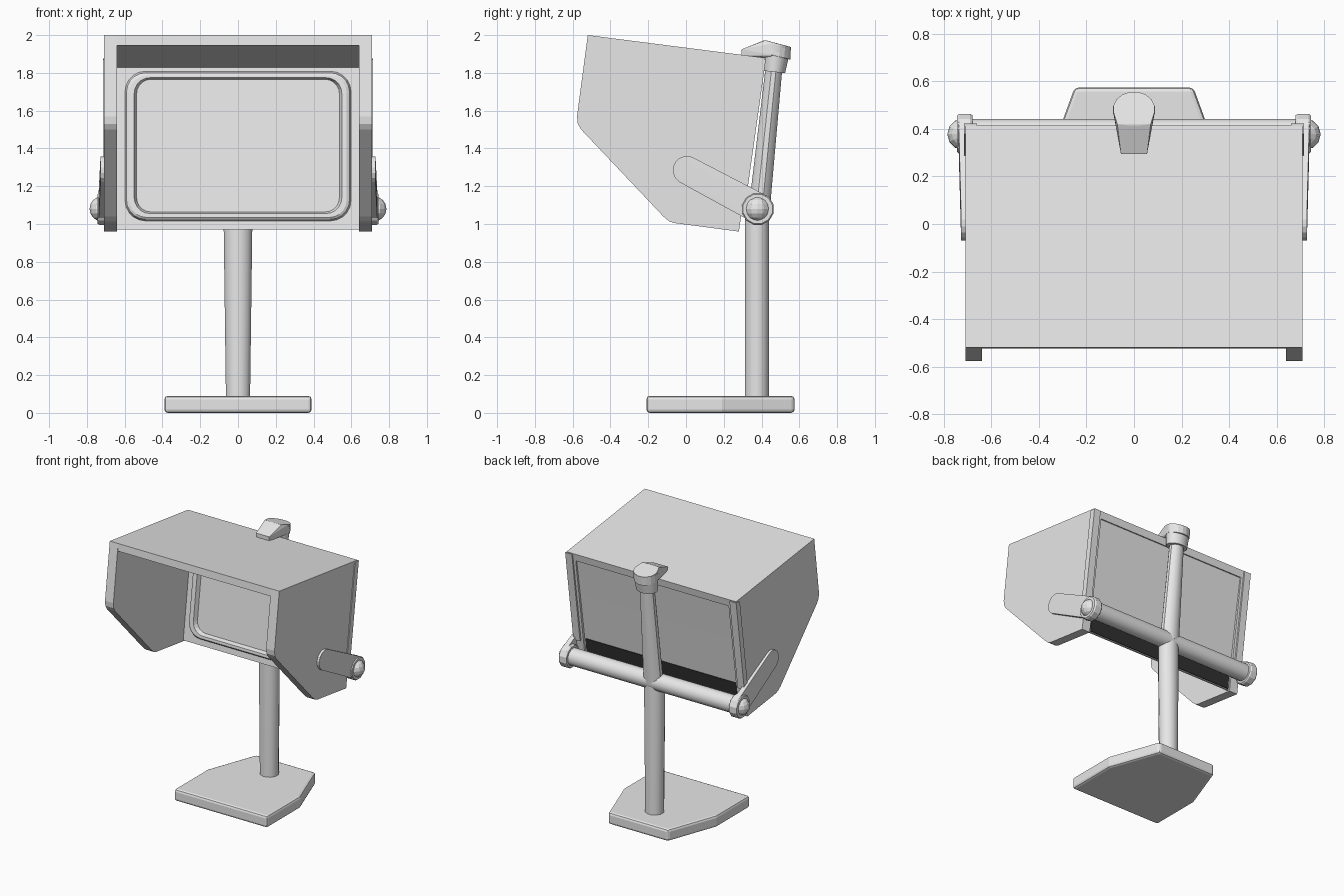
import bpy, bmesh, math
from mathutils import Vector

if "Cube" in bpy.data.objects:
    bpy.data.objects.remove(bpy.data.objects["Cube"])


def material(name, v):
    m = bpy.data.materials.new(name)
    m.diffuse_color = (v, v, v, 1)
    m.use_nodes = True
    m.node_tree.nodes["Principled BSDF"].inputs["Base Color"].default_value = m.diffuse_color
    return m


GREY = material("light_grey", 0.8)
DARK = material("vent_black", 0.03)


def finish(name, bm, mat=GREY, smooth=None, bevel=0):
    bmesh.ops.recalc_face_normals(bm, faces=bm.faces)
    me = bpy.data.meshes.new(name)
    bm.to_mesh(me)
    bm.free()
    ob = bpy.data.objects.new(name, me)
    bpy.context.collection.objects.link(ob)
    me.materials.append(mat)
    if bevel:
        b = ob.modifiers.new("bevel", 'BEVEL')
        b.width, b.segments, b.limit_method = bevel, 2, 'ANGLE'
    if smooth:
        for o in bpy.context.selected_objects:
            o.select_set(False)
        ob.select_set(True)
        bpy.context.view_layer.objects.active = ob
        bpy.ops.object.shade_smooth_by_angle(angle=math.radians(smooth))
    return ob


def loft(name, loops, closed=False, **kw):
    """Skin matching loops of points; cap the ends or close the ring."""
    bm = bmesh.new()
    rows = [[bm.verts.new(p) for p in lp] for lp in loops]
    pairs = list(zip(rows, rows[1:])) + ([(rows[-1], rows[0])] if closed else [])
    for a, b in pairs:
        for i in range(len(a)):
            j = (i + 1) % len(a)
            bm.faces.new((a[i], a[j], b[j], b[i]))
    if not closed:
        bm.faces.new(rows[0])
        bm.faces.new(rows[-1])
    return finish(name, bm, **kw)


def prism(name, pts, x0, x1, **kw):
    return loft(name, [[(x, y, z) for y, z in pts] for x in (x0, x1)], **kw)


def ring(center, axis, rx, ry, n=12):
    """Ellipse of points around an axis, with rx measured across the post."""
    axis = Vector(axis).normalized()
    side = Vector((1, 0, 0)) if abs(axis.x) < 0.5 else Vector((0, 1, 0))
    up = axis.cross(side)
    return [Vector(center) + side * rx * math.cos(2 * math.pi * (i + .5) / n)
            + up * ry * math.sin(2 * math.pi * (i + .5) / n) for i in range(n)]


def hull(name, pts, **kw):
    bm = bmesh.new()
    for p in pts:
        bm.verts.new(p)
    res = bmesh.ops.convex_hull(bm, input=bm.verts)
    junk = [g for g in res["geom_interior"] if isinstance(g, bmesh.types.BMVert)]
    bmesh.ops.delete(bm, geom=junk, context='VERTS')
    bmesh.ops.dissolve_limit(bm, angle_limit=0.02, verts=bm.verts, edges=bm.edges)
    return finish(name, bm, **kw)


# Foot plate: six sided, narrowing to the back
half = [(0.39, -0.21), (0.39, 0.19), (0.25, 0.575)]
outline = half + [(-x, y) for x, y in reversed(half)]
loft("base_plate", [[(x, y, z) for x, y in outline] for z in (0, 0.09)], bevel=0.018)

# Upright post and the leaning post above it
up = (0, 0, 1)
loft("lower_post", [ring((0, 0.375, 0.07), up, 0.066, 0.066),
                    ring((0, 0.375, 1.10), up, 0.08, 0.066)], smooth=35)
lean = Vector((0, 0.078, 0.73))
loft("upper_post", [ring((0, 0.388, 1.08), lean, 0.075, 0.058),
                    ring((0, 0.466, 1.83), lean, 0.055, 0.046)], smooth=35)

# Cap on the post with a clip reaching over the housing
loft("post_cap", [ring((0, 0.466, 1.805), lean, 0.082, 0.06, 16),
                  ring((0, 0.48, 1.945), lean, 0.09, 0.078, 16)], smooth=35)
tilt = Vector((0, 0.25, 1))
clip = ring((0, 0.478, 1.89), tilt, 0.088, 0.078, 16) + ring((0, 0.485, 1.955), tilt, 0.088, 0.074, 16)
for s in (-1, 1):
    clip += [(s * 0.05, 0.295, 1.89), (s * 0.055, 0.295, 1.925), (s * 0.07, 0.42, 1.973)]
hull("cap_clip", clip)

# Housing: hood roof and two side cheeks
prism("hood_roof", [(-0.52, 2.0), (0.415, 1.88), (0.405, 1.825), (-0.525, 1.945)], -0.71, 0.71)
cheek = [(-0.52, 2.0), (0.413, 1.88), (0.28, 0.96), (-0.06, 1.005), (-0.09, 1.015),
         (-0.12, 1.04), (-0.555, 1.5), (-0.573, 1.53), (-0.577, 1.57)]
for s, label in ((-1, "left"), (1, "right")):
    prism(label + "_cheek", cheek, s * 0.64, s * 0.71)
    # Raised strip down the rear edge of the cheek
    prism(label + "_rear_strip", [(0.378, 1.87), (0.423, 1.875), (0.325, 1.18), (0.283, 1.19)],
          s * 0.66, s * 0.716)

# Rear panel with a slight bend, and the dark vent low on its back
back = [(0.40, 1.86), (0.35, 1.55), (0.297, 1.2), (0.272, 0.97)]
prism("screen_panel", [(0.375, 1.84)] + back + [(0.259, 0.97)], -0.64, 0.64)
prism("rear_vent", [(0.294, 1.2), (0.302, 1.2), (0.278, 0.975), (0.270, 0.975)],
      -0.63, 0.63, mat=DARK)


# Raised rounded frame around the screen
def frame_loop(w, z0, z1, r, depth):
    pts = []
    corners = ((w - r, z1 - r), (r - w, z1 - r), (r - w, z0 + r), (w - r, z0 + r))
    for q, (cx, cz) in enumerate(corners):
        for k in range(6):
            a = math.pi / 2 * (q + k / 5)
            z = cz + r * math.sin(a)
            pts.append((cx + r * math.cos(a), 0.375 - (1.84 - z) * 0.1333 - depth, z))
    return pts


loft("screen_frame", [frame_loop(0.60, 1.015, 1.81, 0.11, -0.004),
                      frame_loop(0.59, 1.025, 1.80, 0.10, 0.022),
                      frame_loop(0.575, 1.035, 1.785, 0.09, 0.03),
                      frame_loop(0.55, 1.055, 1.775, 0.085, 0.03),
                      frame_loop(0.535, 1.065, 1.765, 0.075, -0.004)], closed=True)

# Pivot bar behind the housing
loft("pivot_bar", [ring((x, 0.38, 1.08), (1, 0, 0), 0.065, 0.065) for x in (-0.7, 0.7)], smooth=35)

# Side arms, collars and ball ends of the bar
for s, label in ((-1, "left"), (1, "right")):
    arm = []
    for y, z, r, x0, x1 in ((0.005, 1.285, 0.075, 0.70, 0.728), (0.38, 1.085, 0.08, 0.70, 0.738)):
        for x in (x0, x1):
            arm += ring((s * x, y, z), (1, 0, 0), r, r, 16)
    hull(label + "_arm", arm)
    loft(label + "_collar", [ring((s * x, 0.38, 1.08), (1, 0, 0), r, r)
                             for x, r in ((0.68, 0.08), (0.69, 0.087), (0.735, 0.087), (0.745, 0.08))])
    bm = bmesh.new()
    bmesh.ops.create_uvsphere(bm, u_segments=12, v_segments=8, radius=0.066)
    bmesh.ops.translate(bm, verts=bm.verts, vec=(s * 0.72, 0.378, 1.08))
    finish(label + "_ball_end", bm)
